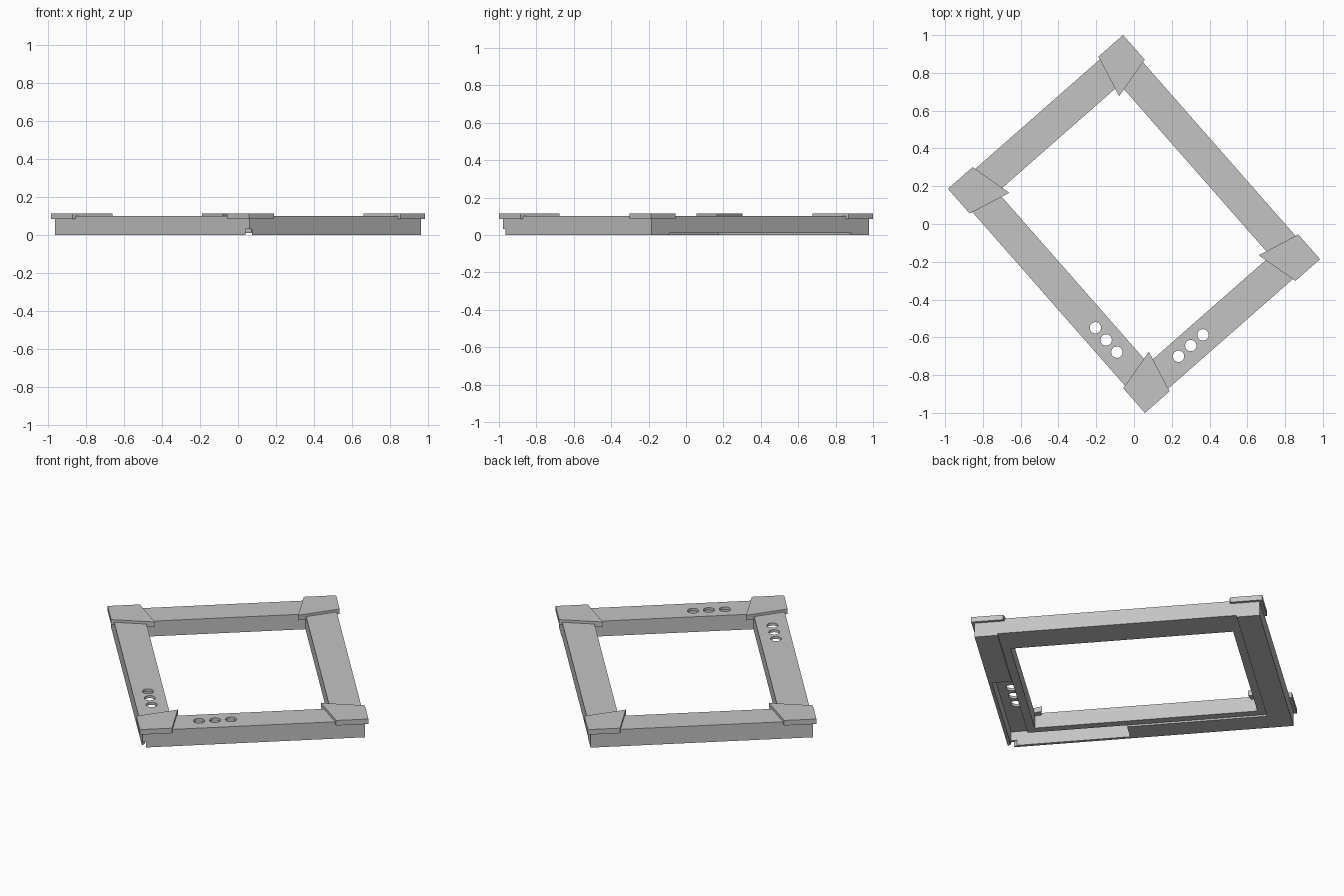
import bpy, bmesh, math
from mathutils import Matrix

cube = bpy.data.objects.get("Cube")
if cube:
    bpy.data.objects.remove(cube, do_unlink=True)

TURN = Matrix.Rotation(math.radians(41.3), 4, "Z")
CAP_X, CAP_Y = 0.617, 0.79          # half size over the corner caps
X, Y = CAP_X - 0.016, CAP_Y - 0.016  # half size of the bars
BAR, LEDGE, WALL = 0.17, 0.125, 0.018
TOP, CEILING = 0.10, 0.085

grey = bpy.data.materials.new("grey_plastic")
grey.use_nodes = True
COLOUR = (0.55, 0.55, 0.55, 1)
grey.diffuse_color = COLOUR
grey.node_tree.nodes["Principled BSDF"].inputs["Base Color"].default_value = COLOUR


def add(name, bm, matrix=TURN):
    bmesh.ops.recalc_face_normals(bm, faces=bm.faces)
    mesh = bpy.data.meshes.new(name)
    bm.to_mesh(mesh)
    bm.free()
    mesh.materials.append(grey)
    obj = bpy.data.objects.new(name, mesh)
    obj.matrix_world = matrix
    bpy.context.collection.objects.link(obj)
    return obj


def prism(name, outline, z0, z1, matrix=TURN):
    bm = bmesh.new()
    face = bm.faces.new([bm.verts.new((x, y, z0)) for x, y in outline])
    new = bmesh.ops.extrude_face_region(bm, geom=[face])["geom"]
    verts = [v for v in new if isinstance(v, bmesh.types.BMVert)]
    bmesh.ops.translate(bm, verts=verts, vec=(0, 0, z1 - z0))
    return add(name, bm, matrix)


def box(name, x0, x1, y0, y1, z0, z1, matrix=TURN):
    return prism(name, [(x0, y0), (x1, y0), (x1, y1), (x0, y1)], z0, z1, matrix)


def round_cutter(x, y):
    bm = bmesh.new()
    bmesh.ops.create_cone(bm, cap_ends=True, segments=32, radius1=0.03, radius2=0.03,
                          depth=0.4, matrix=Matrix.Translation((x, y, 0.1)))
    return add("hole_cutter", bm)


def cut(target, cutter):
    mod = target.modifiers.new("cut", "BOOLEAN")
    mod.operation, mod.solver, mod.object = "DIFFERENCE", "EXACT", cutter
    bpy.context.view_layer.update()
    bpy.context.view_layer.objects.active = target
    bpy.ops.object.modifier_apply(modifier=mod.name)
    bpy.data.objects.remove(cutter, do_unlink=True)


# Rectangular frame with its opening
frame = box("frame", -X, X, -Y, Y, 0, TOP)
cut(frame, box("opening", BAR - X, X - BAR, BAR - Y, Y - BAR, -0.1, 0.2))

# Shallow slide-in recess underneath, open on one long side
cut(frame, box("panel_recess", LEDGE - X, X + 0.1, LEDGE - Y, Y - LEDGE, -0.1, 0.01))

# L-shaped pocket under the corner with the holes
cut(frame, box("short_pocket", WALL - X, 0.10, WALL - Y, LEDGE - Y, -0.1, CEILING))
cut(frame, box("long_pocket", WALL - X, LEDGE - X, WALL - Y, -0.11, -0.1, CEILING))

# Cable notch through that corner
cut(frame, box("cable_notch", 0.04, 0.073, -1.1, -0.9, -0.1, 0.032, Matrix.Identity(4)))

# Three round holes in each pocket
for i in range(3):
    step = i * 0.086
    cut(frame, round_cutter(-0.285 + step, -0.682))
    cut(frame, round_cutter(-0.516, -0.45 + step))

# Kite-shaped corner caps
KITE = [(0, 0), (0.174, 0), (0.23, 0.23), (0, 0.174)]
for name, sx, sy in (("front", -1, -1), ("right", -1, 1), ("left", 1, -1), ("back", 1, 1)):
    outline = [(sx * (CAP_X - a), sy * (CAP_Y - b)) for a, b in KITE]
    prism(name + "_corner_cap", outline, CEILING, 0.115)
